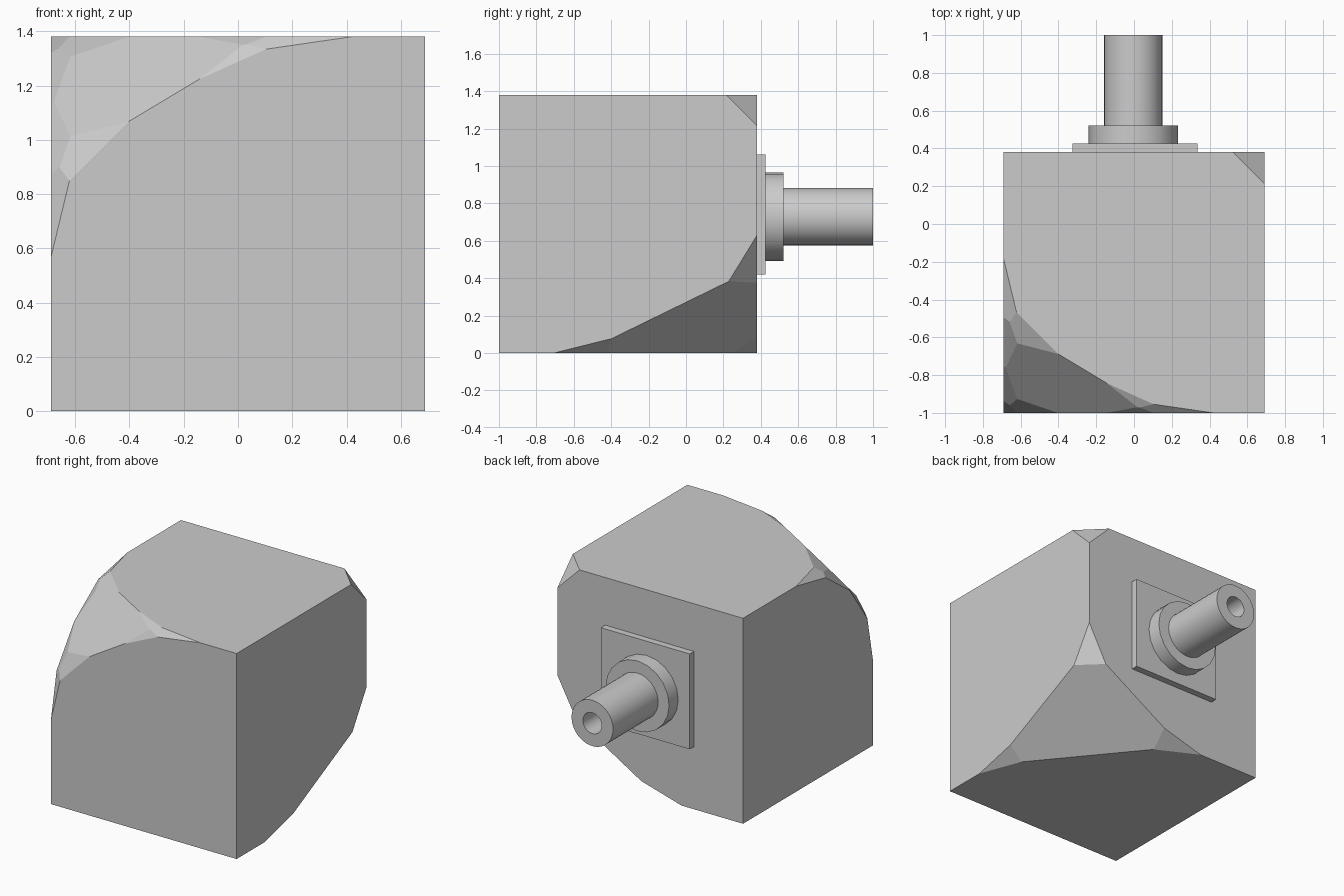
import bpy, bmesh, math
from mathutils import Vector, Matrix

old = bpy.data.objects.get("Cube")
if old:
    bpy.data.objects.remove(old, do_unlink=True)

grey = bpy.data.materials.new("plain_grey")
grey.use_nodes = True
grey.diffuse_color = (0.6, 0.6, 0.6, 1)
grey.node_tree.nodes["Principled BSDF"].inputs["Base Color"].default_value = (0.6, 0.6, 0.6, 1)


def finish(bm, name, smooth=False):
    bmesh.ops.recalc_face_normals(bm, faces=bm.faces[:])
    mesh = bpy.data.meshes.new(name)
    bm.to_mesh(mesh)
    bm.free()
    mesh.materials.append(grey)
    obj = bpy.data.objects.new(name, mesh)
    bpy.context.collection.objects.link(obj)
    if smooth:
        bpy.ops.object.select_all(action="DESELECT")
        obj.select_set(True)
        bpy.context.view_layer.objects.active = obj
        bpy.ops.object.shade_smooth_by_angle(angle=math.radians(30))
    return obj


def box(center, size):
    bm = bmesh.new()
    bmesh.ops.create_cube(bm, size=1, matrix=Matrix.Translation(center) @ Matrix.Diagonal((*size, 1)))
    return bm


def lathe(name, profile, center, steps):
    # Revolve (radius, y) points around a y-parallel axis
    bm = bmesh.new()
    verts = [bm.verts.new((center[0] + r, y, center[2])) for r, y in profile]
    edges = [bm.edges.new(pair) for pair in zip(verts, verts[1:])]
    bmesh.ops.spin(bm, geom=verts + edges, cent=center, axis=(0, 1, 0),
                   angle=math.tau, steps=steps, use_merge=True)
    bmesh.ops.remove_doubles(bm, verts=bm.verts[:], dist=0.0005)
    return finish(bm, name, smooth=True)


HALF = 0.69
MIDDLE = Vector((0, -0.31, HALF))


def slice_corner(bm, signs, weights, depth):
    # Remove the part of a corner where weights . (distance from corner) < depth
    corner = MIDDLE + HALF * Vector(signs)
    normal = Vector(s * w for s, w in zip(signs, weights))
    point = corner - normal * depth / normal.length_squared
    cut = bmesh.ops.bisect_plane(bm, geom=bm.verts[:] + bm.edges[:] + bm.faces[:], dist=0.0001,
                                 plane_co=point, plane_no=normal, clear_outer=True)
    rim = [e for e in cut["geom_cut"] if isinstance(e, bmesh.types.BMEdge)]
    if rim:
        bmesh.ops.contextual_create(bm, geom=rim)


# Block with sliced corners
block = box(MIDDLE, (2 * HALF,) * 3)

# Small back upper corner
slice_corner(block, (1, 1, 1), (1, 1, 1), 0.165)

# Back lower corner: one large slice and three tip slices, given by reach along each edge
for reach in ((0.765, 0.935, 0.457), (0.339, 0.386, 0.63),
              (0.923, 0.472, 0.261), (0.416, 1.085, 0.27)):
    slice_corner(block, (1, 1, -1), [1 / r for r in reach], 1)

# Front upper corner: rounded by slices, mirrored between front and top
for weights, depth in (((0.6, 1, 1), 0.485), ((0.145, 1, 1), 0.161)):
    slice_corner(block, (-1, -1, 1), weights, depth)
for (a, b, c), depth in (((1, 2.17, 1), 0.6), ((1.66, 1.39, 1), 0.59),
                         ((0.45, 1.8, 1), 0.403), ((4.14, 5.08, 1), 0.815)):
    slice_corner(block, (-1, -1, 1), (a, b, c), depth)
    slice_corner(block, (-1, -1, 1), (a, c, b), depth)
finish(block, "block")

# Mounting plate, collar and hollow shaft on the back
finish(box((0.005, 0.4, 0.74), (0.66, 0.05, 0.64)), "mounting_plate")
AXIS = (-0.004, 0, 0.729)
lathe("collar", [(0, 0.42), (0.236, 0.42), (0.236, 0.522), (0, 0.522)], AXIS, 20)
lathe("hollow_shaft", [(0, 0.51), (0.154, 0.51), (0.154, 1), (0.07, 1), (0.07, 0.6), (0, 0.6)], AXIS, 40)
